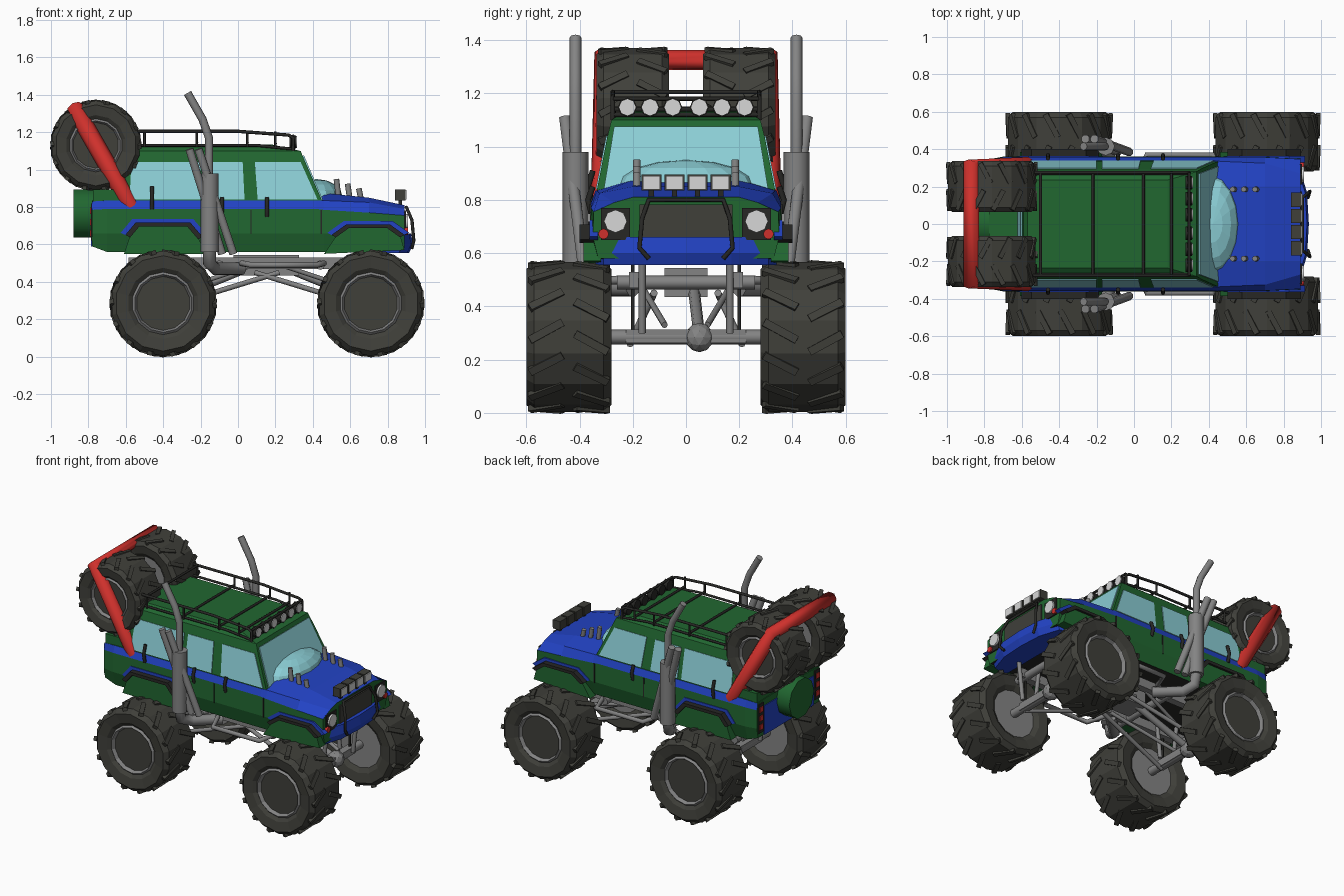
import bpy, bmesh, math
from mathutils import Matrix, Vector

if "Cube" in bpy.data.objects:
    bpy.data.objects.remove(bpy.data.objects["Cube"])

def material(name, c):
    m = bpy.data.materials.new(name)
    m.diffuse_color = (*c, 1)
    m.use_nodes = True
    m.node_tree.nodes["Principled BSDF"].inputs["Base Color"].default_value = m.diffuse_color
    return m

GREEN = material("green paint", (.015, .135, .03))
BLUE = material("blue paint", (.016, .055, .55))
RED = material("red paint", (.62, .03, .025))
TYRE = material("rubber", (.05, .05, .042))
DARK = material("black trim", (.02, .02, .018))
METAL = material("grey metal", (.23, .23, .23))
GLASS = material("pale glass", (.26, .62, .67))
LAMP = material("lamp white", (.68, .68, .68))

def finish(name, bm, mats, mirror=False):
    bmesh.ops.recalc_face_normals(bm, faces=bm.faces)
    me = bpy.data.meshes.new(name)
    bm.to_mesh(me)
    bm.free()
    ob = bpy.data.objects.new(name, me)
    bpy.context.collection.objects.link(ob)
    for m in mats:
        me.materials.append(m)
    if mirror:
        md = ob.modifiers.new("mirror", 'MIRROR')
        md.use_axis = (False, True, False)
    return ob

def loft(name, rings, mats, rule=None, mirror=False):
    """Skin closed rings of points; rule(ring, point) picks the material."""
    bm = bmesh.new()
    vs = [[bm.verts.new(p) for p in r] for r in rings]
    n = len(vs[0])
    for i in range(len(vs) - 1):
        for j in range(n):
            k = (j + 1) % n
            f = bm.faces.new((vs[i][j], vs[i][k], vs[i + 1][k], vs[i + 1][j]))
            f.material_index = rule(i, j) if rule else 0
    bm.faces.new(vs[0])
    bm.faces.new(vs[-1])
    return finish(name, bm, mats, mirror)

def lathe(name, prof, mat, segs=14):
    """Spin (y, radius) points around the y axis."""
    ang = [2 * math.pi * k / segs for k in range(segs)]
    return loft(name, [[(r * math.sin(a), y, r * math.cos(a)) for a in ang] for y, r in prof], [mat])

def prism(name, pts, y0, y1, mat, mirror=True):
    return loft(name, [[(x, y, z) for x, z in pts] for y in (y0, y1)], [mat], mirror=mirror)

def box(name, c, s, mat, mirror=False):
    bm = bmesh.new()
    bmesh.ops.create_cube(bm, size=1, matrix=Matrix.Translation(c) @ Matrix.Diagonal((*s, 1)))
    return finish(name, bm, [mat], mirror)

def plate(name, pts, mat, mirror=False):
    bm = bmesh.new()
    bm.faces.new([bm.verts.new(p) for p in pts])
    ob = finish(name, bm, [mat])
    md = ob.modifiers.new("thickness", 'SOLIDIFY')
    md.thickness, md.offset = .008, 0
    if mirror:
        ob.modifiers.new("mirror", 'MIRROR').use_axis = (False, True, False)

def tube(name, pts, r, mat, mirror=False, res=2):
    cu = bpy.data.curves.new(name, 'CURVE')
    cu.dimensions, cu.bevel_depth, cu.bevel_resolution, cu.use_fill_caps = '3D', r, res, True
    sp = cu.splines.new('POLY')
    sp.points.add(len(pts) - 1)
    for p, co in zip(sp.points, pts):
        p.co = (*co, 1)
    tmp = bpy.data.objects.new(name + "_path", cu)
    bpy.context.collection.objects.link(tmp)
    me = bpy.data.meshes.new_from_object(tmp.evaluated_get(bpy.context.evaluated_depsgraph_get()))
    bpy.data.objects.remove(tmp)
    bm = bmesh.new()
    bm.from_mesh(me)
    for f in bm.faces:
        f.material_index = 0
    return finish(name, bm, [mat], mirror)

# wheels: tyre, slanted tread lugs, dished rim
tyre = lathe("tyre", [(-.12, .15), (-.15, .19), (-.16, .255), (-.13, .282), (.13, .282), (.16, .255),
                      (.15, .19), (.12, .15)], TYRE)
rim = lathe("rim", [(-.13, .16), (-.11, .13), (-.06, .12), (-.06, .05), (0, .05), (0, .155), (.13, .17), (.145, .155),
                    (.11, .14), (.10, .12), (.06, .11), (.05, .075), (.08, .06), (.10, .04), (.105, .03)], METAL)
bm = bmesh.new()
for k in range(14):
    for s in (1, -1):
        a = 2 * math.pi * (k + .5) / 14 + s * .08
        bmesh.ops.create_cube(bm, size=1, matrix=Matrix.Rotation(a, 4, 'Y') @ Matrix.Translation((0, s * .085, .274))
                              @ Matrix.Rotation(s * .5, 4, 'Z') @ Matrix.Diagonal((.03, .14, .022, 1)))
lugs = finish("tread", bm, [TYRE])

def wheel(name, x, y, z, scale):
    for src in (tyre, rim, lugs):
        ob = src.copy()
        ob.name = name + "_" + src.name
        ob.location, ob.scale = (x, y, z), (scale,) * 3
        ob.rotation_euler.z = 0 if y > 0 else math.pi
        bpy.context.collection.objects.link(ob)

for y in (.44, -.44):
    wheel("rear_wheel", -.40, y, .285, 1)
    wheel("front_wheel", .71, y, .285, 1)
    wheel("spare_wheel", -.76, y * .2 / .44, 1.13, .85)
for src in (tyre, rim, lugs):
    bpy.data.objects.remove(src)

# lower body: belt line and bonnet blue, underside black
rings = []
for x, zb, ys, zm, yt, zs, zt in [(-.78, .59, .345, .785, .335, .83, .835), (-.70, .56, .36, .79, .34, .835, .84),
                                  (.42, .56, .36, .79, .34, .835, .855), (.46, .56, .36, .785, .335, .835, .875),
                                  (.70, .57, .36, .77, .325, .825, .85), (.89, .58, .35, .755, .27, .79, .81)]:
    half = [(.33, zb), (ys, .66), (ys - .003, zm), (yt, zs), (.2, zt)]
    rings.append([(x, y, z) for y, z in half] + [(x, -y, z) for y, z in reversed(half)])

def paint(i, j):
    if j == 9:
        return 2
    return 1 if j in (2, 6) or (i >= 2 and j in (3, 4, 5)) else 0

loft("lower_body", rings, [GREEN, BLUE, DARK], paint)
box("rear_bed", (-.68, 0, .855), (.19, .67, .08), GREEN)

# cab with thin glass plates
levels = [(.81, -.62, .46, .34), (1.04, -.60, .36, .295), (1.10, -.59, .335, .28), (1.135, -.57, .18, .235)]
loft("cab", [[(a, -y, z), (b, -y, z), (b, y, z), (a, y, z)] for z, a, b, y in levels], [GREEN])

def side(x, z):
    return (x, .34 - (z - .81) / .23 * .045 + .001, z)

for name, a, b, ta, tb in [("rear", -.58, -.20, -.57, -.20), ("middle", -.17, .035, -.17, .025),
                           ("front", .105, .425, .09, .335)]:
    plate(name + "_side_window", [side(a, .84), side(b, .84), side(tb, 1.04), side(ta, 1.04)], GLASS, True)
plate("windscreen", [(.453, -.31, .83), (.453, .31, .83), (.349, .27, 1.075), (.349, -.27, 1.075)], GLASS)
plate("rear_window", [(-.62, -.25, .9), (-.62, .25, .9), (-.603, .23, 1.05), (-.603, -.23, 1.05)], GLASS)
bm = bmesh.new()
bmesh.ops.create_uvsphere(bm, u_segments=16, v_segments=8, radius=1,
                          matrix=Matrix.Translation((.42, 0, .85)) @ Matrix.Diagonal((.14, .26, .1, 1)))
finish("glass_dome", bm, [GLASS])

# fenders with black lips and blue outlines
for name, cx, arch in [("rear", -.39, [(-.61, .55), (-.58, .64), (-.53, .70), (-.27, .70), (-.21, .63), (-.17, .55)]),
                       ("front", .69, [(.46, .55), (.52, .64), (.59, .69), (.80, .69), (.87, .64), (.89, .57)])]:
    grow = lambda k, pts=arch, c=cx: [(c + (x - c) * k, .55 + (z - .55) * k) for x, z in pts]
    prism(name + "_fender", arch, .32, .385, GREEN)
    upper = arch[1:5]
    for part, k0, k1, y, mat in [("lip", .98, 1.12, .40, DARK), ("outline", 1.1, 1.25, .363, BLUE)]:
        outer, inner = grow(k1, upper), grow(k0, upper)
        for i in range(3):
            prism(f"{name}_fender_{part}", [inner[i], outer[i], outer[i + 1], inner[i + 1]], .33, y, mat)

# front end: bumper, grille, lamps, guard
plan = [(.78, -.34), (.88, -.31), (.925, -.17), (.935, 0), (.925, .17), (.88, .31), (.78, .34)]
loft("front_bumper", [[(x - d, y, z) for x, y in plan] for z, d in ((.555, .02), (.60, 0), (.66, .01))], [BLUE])
box("grille", (.893, 0, .72), (.012, .35, .125), TYRE)
box("headlamp_frame", (.893, .265, .71), (.010, .11, .12), DARK, True)
tube("headlamp", [(.88, .265, .72), (.91, .265, .72)], .043, LAMP, True)
tube("indicator", [(.88, .31, .672), (.908, .31, .672)], .02, RED, True)
tube("bull_bar", [(.93, -.14, .58), (.94, -.175, .62), (.93, -.165, .73), (.90, -.14, .80), (.90, .14, .80),
                  (.93, .165, .73), (.94, .175, .62), (.93, .14, .58)], .009, DARK)
for i in range(4):
    y = -.13 + i * .0867
    box("bonnet_light_housing", (.868, y, .865), (.055, .076, .06), TYRE)
    box("bonnet_light_lens", (.898, y, .865), (.008, .064, .05), LAMP)
    box("bonnet_light_foot", (.868, y, .825), (.02, .02, .04), DARK)
for x, z in [(.53, .95), (.59, .925), (.65, .90)]:
    tube("bonnet_pipe", [(x + .01, .185, .83), (x - .004, .185, z)], .015, METAL, True)

# rear end
box("rear_panel", (-.781, 0, .69), (.009, .54, .2), BLUE)
box("tail_lamp_plate", (-.781, .305, .72), (.012, .055, .2), DARK, True)
for z in (.66, .72, .78):
    box("tail_lamp", (-.786, .305, z), (.012, .035, .035), RED, True)
tube("rear_wheel_cover", [(-.88, 0, .765), (-.77, 0, .765)], .135, GREEN, res=3)

# roll hoop
tube("roll_hoop", [(-.57, -.31, .80), (-.87, -.31, 1.325), (-.87, .31, 1.325), (-.57, .31, .80)], .048, RED)

# roof rack and light row
tube("rack_top_rail", [(-.57, .275, 1.205), (0, .275, 1.205), (.27, .275, 1.185), (.295, .275, 1.17),
                       (.295, .275, 1.10)], .009, DARK, True)
tube("rack_low_rail", [(-.57, .27, 1.13), (.1, .27, 1.13), (.295, .27, 1.11)], .008, DARK, True)
for x in (-.50, -.22, .05, .20):
    tube("rack_post", [(x, .275, 1.12), (x, .275, 1.205)], .007, DARK, True)
for x, z in [(-.50, 1.205), (-.22, 1.143), (.05, 1.143), (.20, 1.14), (.295, 1.12), (.295, 1.18)]:
    tube("rack_cross_bar", [(x, -.275, z), (x, .275, z)], .008, DARK)
for y in (.05, .135, .22):
    tube("roof_light_housing", [(.275, y, 1.148), (.31, y, 1.148)], .036, DARK, True)
    tube("roof_light_lens", [(.30, y, 1.148), (.315, y, 1.148)], .031, LAMP, True)

# exhaust stacks
tube("muffler", [(-.152, .415, .56), (-.152, .415, .98)], .049, METAL, True)
tube("stack_pipe", [(-.155, .415, .96), (-.155, .415, 1.17), (-.19, .415, 1.27), (-.27, .415, 1.41)], .022, METAL, True)
for dx in (0, .06):
    tube("side_pipe", [(-.085 + dx, .385, .55), (-.26 + dx * .8, .455, 1.11)], .023, METAL, True)
tube("exhaust_elbow", [(-.152, .415, .57), (-.152, .40, .50), (-.12, .33, .47), (.02, .2, .47)], .035, METAL, True)

# side trim
for x, z0, z1 in [(-.46, .79, .91), (-.085, .75, .85), (.155, .75, .85)]:
    tube("door_handle", [(x, .355, z0), (x, .368, (z0 + z1) / 2), (x, .35, z1)], .011, DARK, True)
for x in (.07, .445):
    box("door_seam", (x, .357, .72), (.006, .012, .13), DARK, True)
tube("step_bar", [(.02, .25, .50), (.07, .37, .49), (.42, .37, .49), (.46, .25, .50)], .016, METAL, True)

# chassis and suspension
box("chassis_rail", (.09, .19, .50), (1.35, .05, .06), METAL, True)
box("gearbox", (.15, 0, .49), (.35, .16, .11), METAL)
for x in (-.55, -.1, .44, .72):
    tube("cross_member", [(x, -.26, .49), (x, .26, .49)], .026, METAL)
for x, d in ((-.40, 1), (.71, -1)):
    tube("axle", [(x, -.36, .285), (x, .36, .285)], .028, METAL)
    box("axle_bridge", (x, 0, .288), (.05, .45, .05), METAL)
    bm = bmesh.new()
    bmesh.ops.create_icosphere(bm, subdivisions=2, radius=.055, matrix=Matrix.Translation((x, .05, .283)))
    finish("differential", bm, [METAL])
    tube("drive_shaft", [(x, .05, .29), (x + d * .42, .03, .46)], .022, METAL)
    for dx in (-.05, .05):
        tube("shock", [(x + dx, .165, .30), (x + dx * 1.6, .165, .56)], .014, METAL, True)
    tube("thin_strut", [(x, .20, .30), (x, .20, .56)], .007, DARK, True)
    tube("lower_link", [(x, .21, .26), (x + d * .62, .12, .45)], .014, METAL, True)
    tube("upper_link", [(x, .08, .33), (x + d * .45, .17, .48)], .012, METAL, True)
